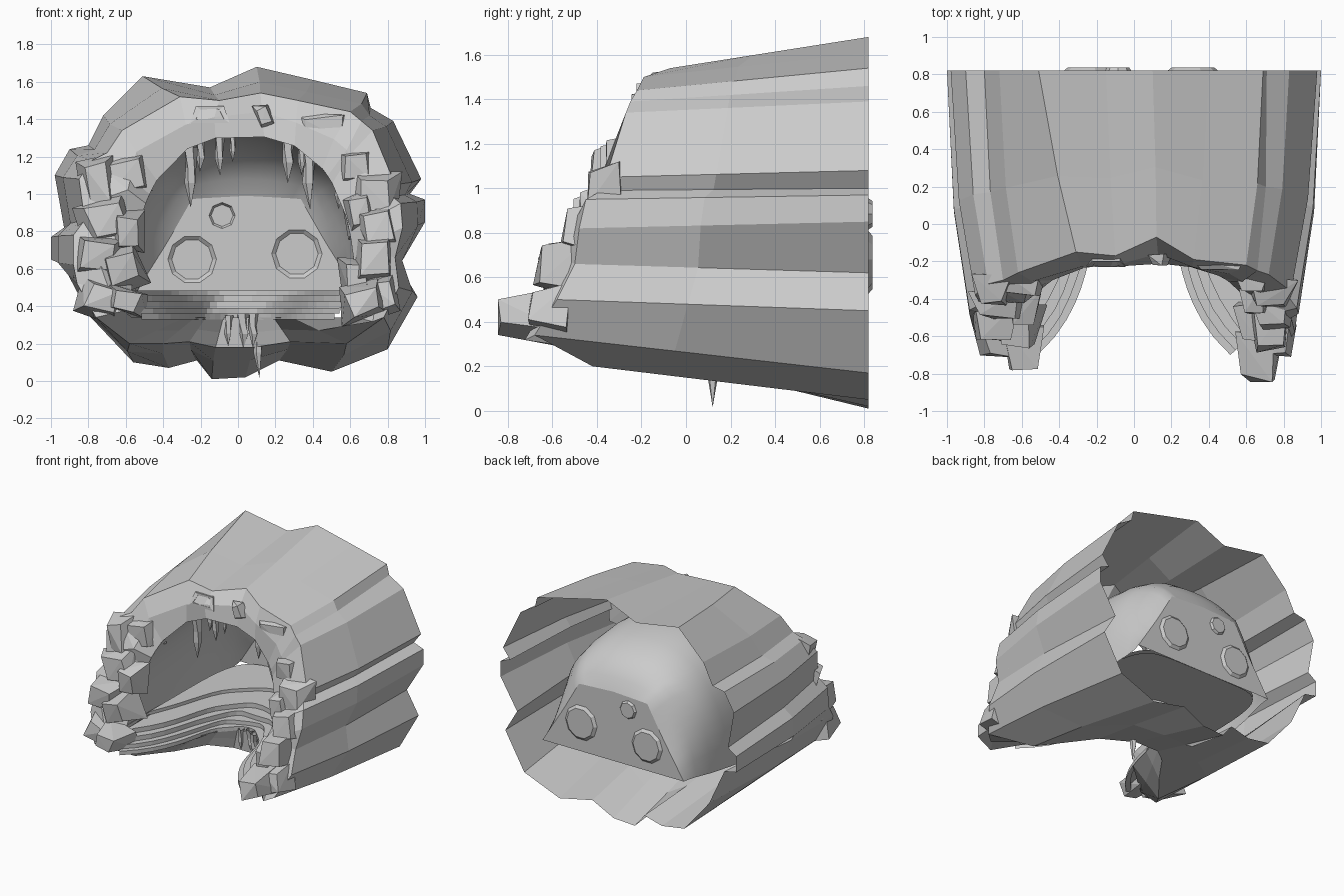
import bpy, bmesh, math, random
from mathutils import Vector, Matrix

if "Cube" in bpy.data.objects:
    bpy.data.objects.remove(bpy.data.objects["Cube"])

random.seed(11)


def finish(name, bm, smooth=False):
    bmesh.ops.recalc_face_normals(bm, faces=bm.faces)
    me = bpy.data.meshes.new(name)
    bm.to_mesh(me)
    bm.free()
    ob = bpy.data.objects.new(name, me)
    bpy.context.collection.objects.link(ob)
    for p in me.polygons:
        p.use_smooth = smooth
    return ob


def loft(name, loops, closed=True, smooth=False):
    """Skin a list of equally long loops with quads."""
    bm = bmesh.new()
    rows = [[bm.verts.new(p) for p in loop] for loop in loops]
    n = len(rows[0])
    for r, s in zip(rows, rows[1:]):
        for i in range(n if closed else n - 1):
            j = (i + 1) % n
            bm.faces.new((r[i], r[j], s[j], s[i]))
    return finish(name, bm, smooth)


def spow(v, e):
    return math.copysign(abs(v) ** e, v)


def table(xs, ys, t):
    for i in range(len(xs) - 1):
        if t <= xs[i + 1]:
            k = (t - xs[i]) / (xs[i + 1] - xs[i])
            return ys[i] + (ys[i + 1] - ys[i]) * k
    return ys[-1]


# Cave interior: faceted back wall outline (t=0) swelling into a round dome (t=1, the mouth)
STATIONS = [0, .04, .1, .2, .35, .55, 1]
WIDTHS = [.56, .58, .595, .615, .63, .63, .6]
TOPS = [.99, 1.08, 1.16, 1.23, 1.28, 1.31, 1.31]
WALL_A = [0, .5, .9, math.pi / 2]


def cave_point(t, a):
    w, top = table(STATIONS, WIDTHS, t), table(STATIONS, TOPS, t)
    z0 = .46 - .12 * min(1, t * 1.5)
    s, c = max(0, math.sin(a)), math.cos(a)
    half = min(a, math.pi - a)
    wx = .045 + math.copysign(table(WALL_A, [.6, .42, .29, 0], half), c)
    wz = table(WALL_A, [0, .54, .97, 1], half)
    k = min(1, (t / .2)) ** .6
    x = wx + (.03 + w * spow(c, .8) - wx) * k
    z = wz + (s ** .75 - wz) * k
    mouth_y = -.6 + .39 * s ** .7
    return Vector((x, .82 + t * (mouth_y - .82), z0 + (top - z0) * z))


ARC = [math.pi * i / 28 for i in range(29)]
loft("cave_dome", [[cave_point(t, a) for a in ARC] for t in STATIONS], False, True)


# Curved front edge of the floor, set back by d
def floor_edge(th, d, z):
    s, c = math.sin(th), math.cos(th)
    wob = .018 * math.sin(th * 9 + d * 30)
    x = (.285 + .55 * d) * spow(c, .75) + c * .23 * (1 - s) ** 4
    x = max(-.57, min(.6, x))
    return Vector((x, -.7 + .5 * d + (.82 + .5 * d + wob) * s, z))


# Outer rock shell: back outline (x, z) and front outline (x, y, z), clockwise
BACK = [(.1, 1.68), (.4, 1.61), (.69, 1.54), (.71, 1.46), (.83, 1.39), (.98, 1.08),
        (.92, 1.0), (1, .97), (1, .85), (.86, .62), (.96, .45), (.8, .17), (.5, .05),
        (.22, .11), (.04, .02), (-.14, .01), (-.22, .11), (-.37, .07), (-.56, .1),
        (-.77, .35), (-.9, .63), (-1, .65), (-1, .77), (-.93, .82), (-.98, 1.1),
        (-.9, 1.24), (-.8, 1.26), (-.72, 1.42), (-.51, 1.63), (-.15, 1.57)]
FRONT = [(.12, -.07, 1.54), (.32, -.19, 1.5), (.6, -.22, 1.44), (.66, -.25, 1.39),
         (.72, -.27, 1.34), (.84, -.36, 1.05), (.82, -.38, .99), (.87, -.45, .95),
         (.88, -.48, .82), (.84, -.5, .66), (.86, -.58, .5), (.78, -.68, .34),
         (.58, -.42, .2), (.28, -.05, .21), (.08, .12, .18), (-.12, .12, .18),
         (-.26, 0, .21), (-.4, -.2, .2), (-.58, -.42, .2), (-.76, -.66, .34),
         (-.86, -.56, .52), (-.88, -.48, .62), (-.88, -.46, .78), (-.82, -.43, .86),
         (-.85, -.38, 1.08), (-.78, -.32, 1.18), (-.7, -.3, 1.22), (-.62, -.26, 1.34),
         (-.31, -.15, 1.52), (-.1, -.17, 1.5)]
back = [Vector((x, .82, z)) for x, z in BACK]
front = [Vector(p) for p in FRONT]
middle = [b.lerp(f, .58) for b, f in zip(back, front)]
for m in middle:
    m.x *= 1.035
loft("rock_shell", [back, middle, front])

# Rough rock face between the shell and the cave mouth
LOWER = dict(zip(range(12, 19), [.45, .95, 1.4, 1.75, 2.1, 2.4, 2.7]))
mouth, lip = [], []
for i, f in enumerate(front):
    if i in LOWER:
        m = floor_edge(LOWER[i], 0, .34)
        l = f.lerp(m, .5)
    else:
        if f.z < .37:
            a = 0 if f.x > 0 else math.pi
        else:
            a = math.atan2((f.z - .36) / .95, (f.x - .03) / .6)
        m = cave_point(1, a)
        l = f.lerp(m, .5)
        j = .02 if f.z > 1.3 else .05
        l += Vector([random.uniform(-j, j) for _ in range(3)])
        l.y -= .02 if f.z > 1.3 else .08
    mouth.append(m)
    lip.append(l)
loft("mouth_rock_face", [front, lip, mouth])

# Stepped floor: one sheet of risers and treads, then the main floor back to the wall
THS = [math.pi * i / 28 for i in range(29)]


def floor_back(th, z):
    return Vector((.035 + .6 * spow(math.cos(th), .28),
                   -.56 + 1.38 * max(0, math.sin(th)) ** .28, z))


LEVELS = [.33, .36, .39, .425, .46]
stairs = []
for d, low, high in zip((0, .05, .11, .18), LEVELS, LEVELS[1:]):
    stairs += [[floor_edge(t, d, low) for t in THS], [floor_edge(t, d, high) for t in THS]]
stairs.append([floor_back(t, .46) for t in THS])
loft("stepped_floor", stairs, False)
loft("rear_platform", [[floor_edge(t, .4, .46) for t in THS], [floor_edge(t, .4, .485) for t in THS],
                       [floor_back(t, .485) for t in THS]], False)

# Back wall with three round sockets
bm = bmesh.new()
edges = []


def ring(pts):
    vs = [bm.verts.new(p) for p in pts]
    return vs, [bm.edges.new((vs[i], vs[(i + 1) % len(vs)])) for i in range(len(vs))]


edges += ring([cave_point(0, a) for a in ARC])[1]
sockets = []
for x, z, r, n in [(-.245, .65, .13, 10), (.315, .68, .135, 10), (-.085, .885, .07, 8)]:
    pts = [Vector((x + r * math.cos(math.tau * i / n), .82, z + r * math.sin(math.tau * i / n)))
           for i in range(n)]
    vs, es = ring(pts)
    edges += es
    sockets.append((vs, Vector((x, .82, z))))
bmesh.ops.triangle_fill(bm, edges=edges, use_beauty=True, normal=(0, -1, 0))
for vs, c in sockets:
    deep = [bm.verts.new(c.lerp(v.co, .84) + Vector((0, .017, 0))) for v in vs]
    for i in range(len(vs)):
        j = (i + 1) % len(vs)
        bm.faces.new((vs[i], vs[j], deep[j], deep[i]))
    bm.faces.new(deep)
finish("back_wall", bm)


# Angular boulders stacked on both sides of the mouth: turned, jittered, hulled boxes
def boulder(name, c, size, turn=.35):
    bm = bmesh.new()
    rot = Matrix.Rotation(random.uniform(-turn, turn), 3, 'Y')
    for sx in (-1, 1):
        for sy in (-1, 1):
            for sz in (-1, 1):
                k = .7 if sy < 0 else 1.1
                v = Vector([q * s * random.uniform(.7, 1.1)
                            for q, s in zip((sx * k, sy, sz * k), size)])
                bm.verts.new(Vector(c) + rot @ v)
    bmesh.ops.convex_hull(bm, input=bm.verts)
    loose = [v for v in bm.verts if not v.link_faces]
    bmesh.ops.delete(bm, geom=loose, context='VERTS')
    finish(name, bm)


ROCKS = [((-.6, -.3, 1.09), (.15, .08, .12)), ((-.75, -.35, 1.06), (.1, .08, .15)),
         ((-.7, -.42, .86), (.15, .08, .13)), ((-.59, -.45, .8), (.08, .09, .11)),
         ((-.75, -.5, .66), (.12, .11, .11)), ((-.62, -.54, .6), (.11, .13, .11)),
         ((-.72, -.6, .44), (.12, .12, .1)), ((-.6, -.65, .43), (.11, .13, .08)),
         ((.63, -.3, 1.14), (.09, .06, .1)), ((.73, -.36, 1.0), (.12, .08, .12)),
         ((.65, -.4, .9), (.08, .08, .11)), ((.75, -.46, .82), (.1, .1, .12)),
         ((.73, -.55, .65), (.11, .13, .13)), ((.63, -.52, .56), (.08, .1, .1)),
         ((.76, -.61, .46), (.1, .1, .11)), ((.67, -.7, .43), (.12, .14, .1))]
for k, (c, s) in enumerate(ROCKS):
    boulder(f"mouth_boulder_{k + 1}", c, s)


# Trapezoid notch frame and small wedges above the mouth
def trapezoid(w0, w1, h, y):
    return [Vector((-.15 + sx * w, y + sz * .015, 1.425 + sz * h))
            for sx, w, sz in ((-1, w0, -1), (1, w0, -1), (1, w1, 1), (-1, w1, 1))]


loft("brow_notch", [trapezoid(.105, .075, .045, -.18), trapezoid(.105, .075, .045, -.215),
                    trapezoid(.075, .05, .025, -.215), trapezoid(.07, .045, .022, -.18)])
boulder("brow_wedge", (.14, -.19, 1.42), (.04, .03, .06))
boulder("brow_slab", (.46, -.21, 1.35), (.15, .035, .09), .1)


# Stalactites: tapered five-sided spikes under the roof and under the floor edge
def spike(name, x, y, top, tip, r):
    loops = []
    for t, k in ((0, 1), (.35, .75), (.6, .8), (1, .03)):
        ox = random.uniform(-.15, .15) * r
        loops.append([(x + ox + k * r * math.cos(math.tau * i / 5 + t),
                       y + k * r * math.sin(math.tau * i / 5 + t),
                       top + (tip - top) * t) for i in range(5)])
    loft(name, loops)


SPIKES = [(-.25, -.13, 1.25, .93, .04), (-.1, -.13, 1.32, 1.1, .03),
          (-.03, -.12, 1.32, 1.17, .02), (-.2, -.05, 1.3, 1.12, .03),
          (.27, -.13, 1.33, 1.06, .04), (.38, -.13, 1.27, .92, .04),
          (.34, -.05, 1.28, 1.1, .025), (.54, -.25, 1.1, .92, .03),
          (-.05, .11, .35, .19, .025), (.03, .12, .36, .18, .035),
          (.11, .12, .35, .02, .03), (.08, .08, .36, .18, .03)]
for k, s in enumerate(SPIKES):
    spike(f"stalactite_{k + 1}", *s)
